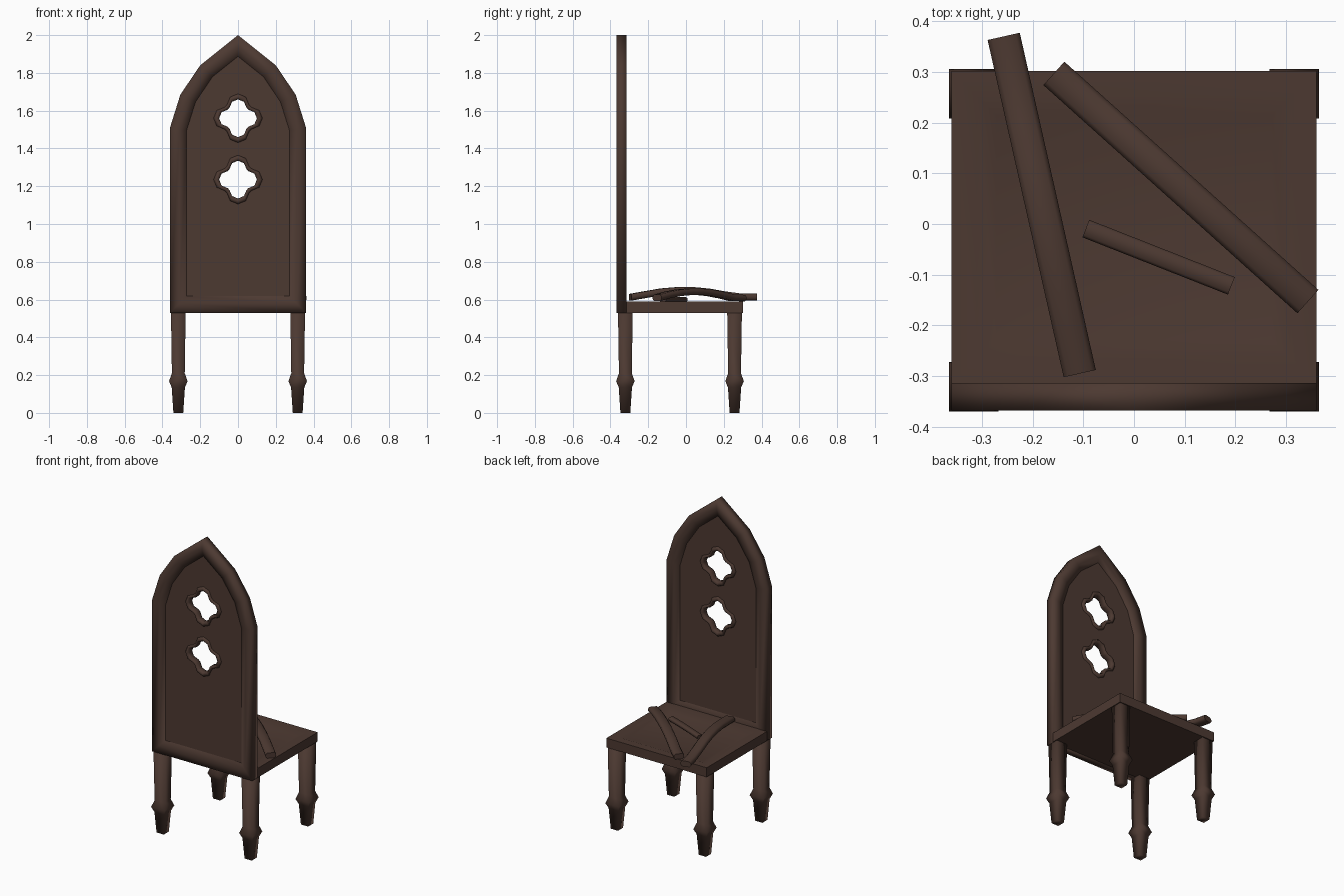
import bpy, bmesh, math
from mathutils import Vector

if "Cube" in bpy.data.objects:
    bpy.data.objects.remove(bpy.data.objects["Cube"])

wood = bpy.data.materials.new("dark brown wood")
wood.diffuse_color = (0.073, 0.041, 0.031, 1)
wood.use_nodes = True
wood.node_tree.nodes["Principled BSDF"].inputs["Base Color"].default_value = wood.diffuse_color


def finish(ob, angle):
    ob.data.materials.clear()
    ob.data.materials.append(wood)
    bpy.ops.object.select_all(action='DESELECT')
    ob.select_set(True)
    bpy.context.view_layer.objects.active = ob
    bpy.ops.object.shade_smooth_by_angle(angle=math.radians(angle))
    return ob


def loft(name, rings, wrap=False, angle=60):
    """Skin rings of points; wrap joins last to first, otherwise the ends are capped."""
    bm = bmesh.new()
    vs = [[bm.verts.new(p) for p in r] for r in rings]
    n = len(rings[0])
    pairs = list(zip(vs, vs[1:])) + ([(vs[-1], vs[0])] if wrap else [])
    for a, b in pairs:
        for i in range(n):
            j = (i + 1) % n
            bm.faces.new((a[i], a[j], b[j], b[i]))
    if not wrap:
        bm.faces.new(vs[0])
        bm.faces.new(vs[-1])
    bmesh.ops.recalc_face_normals(bm, faces=bm.faces)
    me = bpy.data.meshes.new(name)
    bm.to_mesh(me)
    bm.free()
    ob = bpy.data.objects.new(name, me)
    bpy.context.collection.objects.link(ob)
    return finish(ob, angle)


def inset(pts, d):
    """Mitred inward offset of a counter-clockwise outline."""
    out = []
    for i, p in enumerate(pts):
        p, a, b = Vector(p), Vector(pts[i - 1]), Vector(pts[(i + 1) % len(pts)])
        e1, e2 = (p - a).normalized(), (b - p).normalized()
        n1, n2 = Vector((-e1.y, e1.x)), Vector((-e2.y, e2.x))
        out.append(p + (n1 + n2) * d / (1 + n1.dot(n2)))
    return out


def rectangle(hx, y0, y1):
    return [(-hx, y0), (hx, y0), (hx, y1), (-hx, y1)]


# Pointed-arch back frame
BACK_Y = -0.341
right = [(0.36, 0.53), (0.36, 1.51), (0.305, 1.685), (0.2, 1.84)]
arch = right + [(0, 2.0)] + [(-x, z) for x, z in reversed(right)]
profile = [(0, 0.027), (0.05, 0.027), (0.088, 0.014),
           (0.088, -0.014), (0.05, -0.027), (0, -0.027)]
loft("back_frame", [[(p[0], BACK_Y + y, p[1]) for p in inset(arch, d)]
                    for d, y in profile], wrap=True, angle=95)


# Quatrefoil outline made of four round lobes
def quatrefoil(cz, s):
    pts = []
    for k in range(4):
        for a in (-90, -45, 0, 45, 90):
            t = math.radians(a)
            v = Vector((0.055 + 0.045 * math.cos(t), 0.045 * math.sin(t)))
            c, q = math.cos(k * math.pi / 2), math.sin(k * math.pi / 2)
            pts.append((s * (v.x * c - v.y * q), cz + s * (v.x * q + v.y * c)))
    return pts


HOLES = (1.56, 1.235)

# Pierced back panel
cu = bpy.data.curves.new("back_panel", 'CURVE')
cu.dimensions, cu.fill_mode, cu.extrude = '2D', 'BOTH', 0.013
for loop in [inset(arch, 0.08)] + [quatrefoil(z, 1.1) for z in HOLES]:
    sp = cu.splines.new('POLY')
    sp.points.add(len(loop) - 1)
    for pt, p in zip(sp.points, loop):
        pt.co = (p[0], p[1], 0, 1)
    sp.use_cyclic_u = True
panel = bpy.data.objects.new("back_panel", cu)
bpy.context.collection.objects.link(panel)
panel.rotation_euler.x = math.pi / 2
panel.location.y = BACK_Y
panel.select_set(True)
bpy.ops.object.select_all(action='DESELECT')
panel.select_set(True)
bpy.context.view_layer.objects.active = panel
bpy.ops.object.convert(target='MESH')
finish(bpy.context.view_layer.objects.active, 40)

# Raised rims round the holes
rim = [(1.0, 0.012), (1.08, 0.023), (1.22, 0.023), (1.31, 0.011),
       (1.31, -0.011), (1.22, -0.023), (1.08, -0.023), (1.0, -0.012)]
for k, cz in enumerate(HOLES):
    loft(f"quatrefoil_rim_{k + 1}",
         [[(x, BACK_Y + y, z) for x, z in quatrefoil(cz, s)] for s, y in rim],
         wrap=True, angle=80)

# Seat with a sunken centre
seat = rectangle(0.36, -0.316, 0.302)
loft("seat", [[(p[0], p[1], z) for p in inset(seat, d)]
              for d, z in ((0, 0.53), (0, 0.59), (0.05, 0.59), (0.088, 0.577))], angle=60)

# Square turned-style legs with a collar above the foot
steps = [(0.54, 0.039), (0.21, 0.034), (0.168, 0.049), (0.135, 0.035), (0, 0.026)]
for yname, cy in (("front", 0.257), ("back", -0.321)):
    for side, cx in (("left", -0.316), ("right", 0.316)):
        loft(f"{yname}_{side}_leg",
             [[(cx + x, cy + y, z) for x, y in rectangle(h, -h, h)] for z, h in steps],
             angle=95)


# Loose curved slats lying on the seat
def slat(name, a, b, heights, w, h):
    a, b = Vector(a), Vector(b)
    side = Vector((-(b - a).y, (b - a).x)).normalized()
    section = [(-0.36, -1), (0.36, -1), (0.5, -0.4), (0.5, 0.4),
               (0.36, 1), (-0.36, 1), (-0.5, 0.4), (-0.5, -0.4)]
    rings = []
    for i, z in enumerate(heights):
        c = a.lerp(b, i / (len(heights) - 1))
        rings.append([(c.x + side.x * u * w, c.y + side.y * u * w, z + v * h)
                      for u, v in section])
    loft(name, rings, angle=60)


slat("long_slat", (-0.107, -0.295), (-0.257, 0.37),
     [0.612, 0.627, 0.641, 0.648, 0.648, 0.64, 0.625, 0.614, 0.613], 0.065, 0.018)
slat("diagonal_slat", (0.343, -0.153), (-0.158, 0.297),
     [0.609, 0.625, 0.636, 0.641, 0.641, 0.635, 0.624, 0.61, 0.608], 0.062, 0.017)
slat("short_slat", (0.192, -0.122), (-0.095, -0.009), [0.6, 0.602, 0.602, 0.6], 0.037, 0.012)
